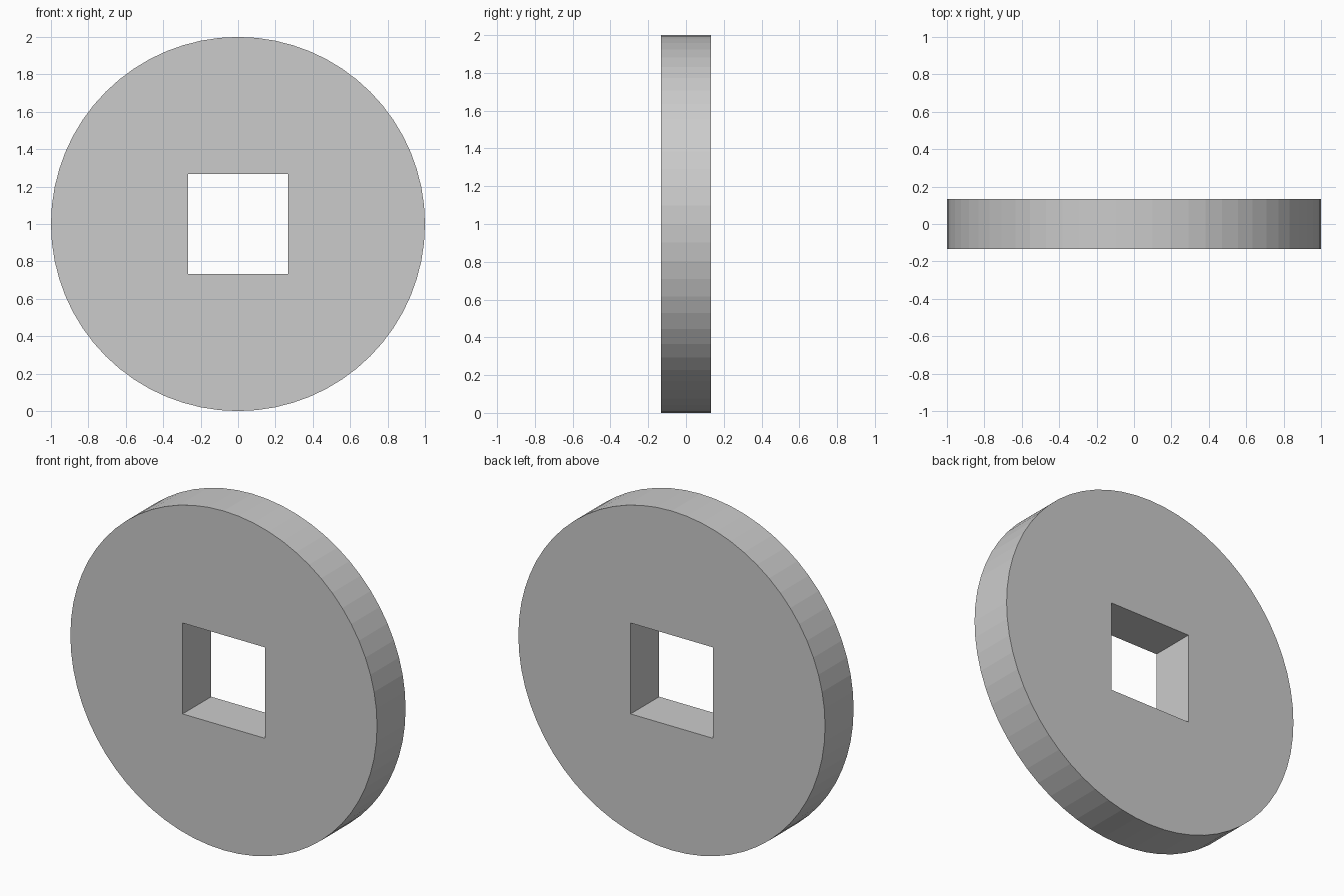
import bpy, bmesh
from math import sin, cos, pi

if "Cube" in bpy.data.objects:
    bpy.data.objects.remove(bpy.data.objects["Cube"])

SIDES = 64
RADIUS = 1.0
HALF_HOLE = 0.268
HALF_DEPTH = 0.133
CENTRE_Z = 1.0

bm = bmesh.new()

# Rim circle and square hole outlines on the front plane
rim = [bm.verts.new((RADIUS * cos(2 * pi * i / SIDES), -HALF_DEPTH,
                     CENTRE_Z + RADIUS * sin(2 * pi * i / SIDES)))
       for i in range(SIDES)]
hole = [bm.verts.new((x * HALF_HOLE, -HALF_DEPTH, CENTRE_Z + z * HALF_HOLE))
        for x, z in ((1, 1), (-1, 1), (-1, -1), (1, -1))]

# Four quarter panels, each spanning one side of the hole
quarter = SIDES // 4
for q in range(4):
    start = SIDES // 8 + q * quarter
    arc = [rim[(start + k) % SIDES] for k in range(quarter + 1)]
    bm.faces.new(arc + [hole[(q + 1) % 4], hole[q]])

# Thicken the front panels into the full disc
front = bm.faces[:]
result = bmesh.ops.extrude_face_region(bm, geom=front, use_keep_orig=True)
back = [g for g in result["geom"] if isinstance(g, bmesh.types.BMVert)]
bmesh.ops.translate(bm, verts=back, vec=(0, 2 * HALF_DEPTH, 0))
bmesh.ops.recalc_face_normals(bm, faces=bm.faces[:])

mesh = bpy.data.meshes.new("disc_with_square_hole")
bm.to_mesh(mesh)
bm.free()
disc = bpy.data.objects.new("disc_with_square_hole", mesh)
bpy.context.collection.objects.link(disc)
